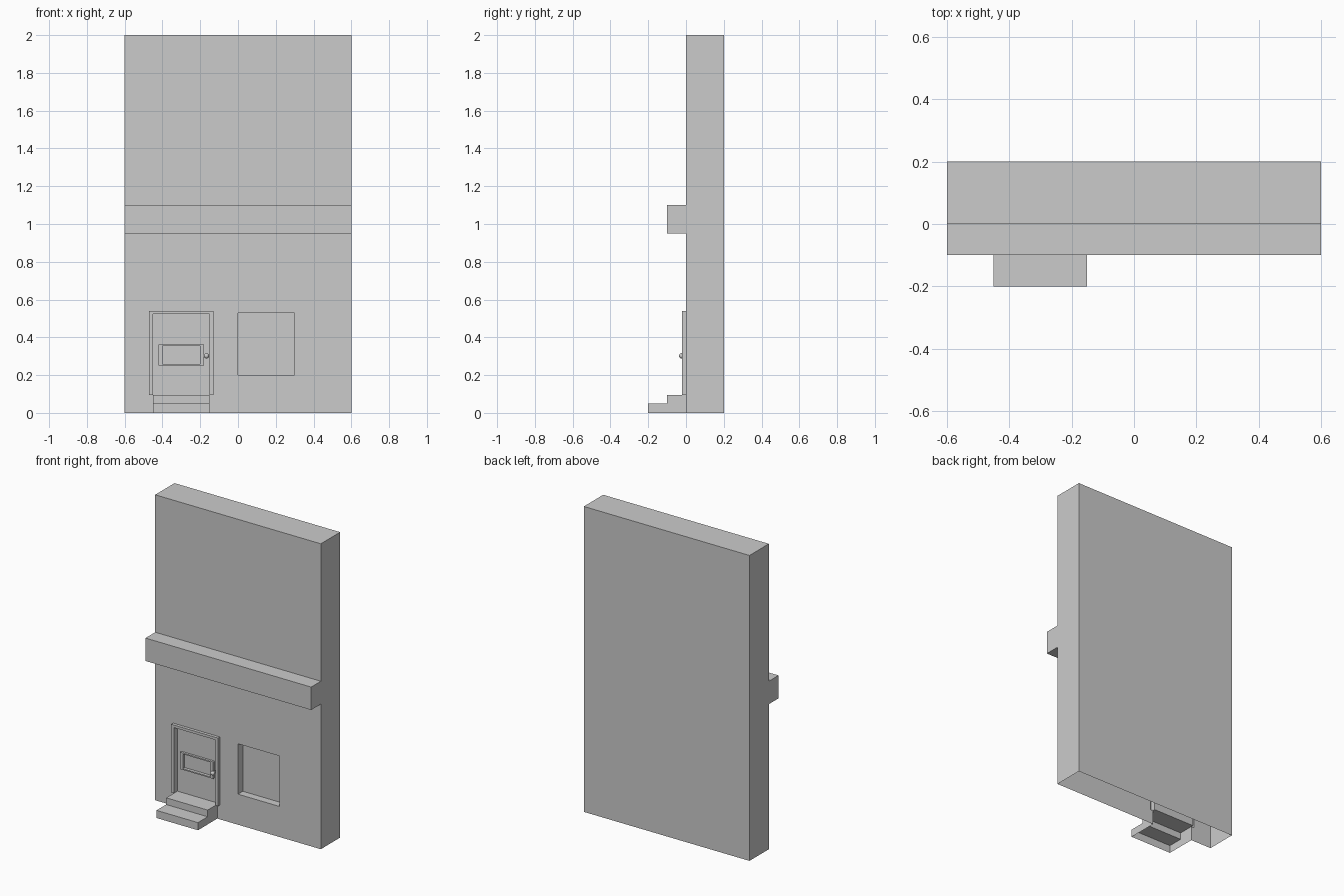
import bpy, bmesh

if "Cube" in bpy.data.objects:
    bpy.data.objects.remove(bpy.data.objects["Cube"])


def finish(name, bm):
    me = bpy.data.meshes.new(name)
    bm.to_mesh(me)
    bm.free()
    ob = bpy.data.objects.new(name, me)
    bpy.context.collection.objects.link(ob)
    return ob


def box(bm, rect, y0, y1, sides, inward=False):
    """Chosen sides of a box: Left Right Top Down Front bacK; rect = x0, x1, z0, z1."""
    x0, x1, z0, z1 = rect
    v = [bm.verts.new((x, y, z)) for x in (x0, x1) for y in (y0, y1) for z in (z0, z1)]
    quads = {"L": (0, 1, 3, 2), "R": (4, 6, 7, 5), "D": (0, 2, 6, 4),
             "T": (1, 5, 7, 3), "F": (0, 4, 5, 1), "K": (2, 3, 7, 6)}
    for s in sides:
        q = quads[s][::-1] if inward else quads[s]
        bm.faces.new([v[i] for i in q])
    bmesh.ops.delete(bm, geom=[p for p in v if not p.link_faces], context="VERTS")


def plate(bm, rect, y, holes):
    """Front-facing flat panel with rectangular openings."""
    xs = sorted({x for r in [rect] + holes for x in r[:2]})
    zs = sorted({z for r in [rect] + holes for z in r[2:]})
    grid = [[bm.verts.new((x, y, z)) for z in zs] for x in xs]
    made = []
    for i in range(len(xs) - 1):
        for j in range(len(zs) - 1):
            cx, cz = (xs[i] + xs[i + 1]) / 2, (zs[j] + zs[j + 1]) / 2
            if not any(a < cx < b and c < cz < d for a, b, c, d in holes):
                made.append(bm.faces.new((grid[i][j], grid[i + 1][j],
                                          grid[i + 1][j + 1], grid[i][j + 1])))
    loose = [p for col in grid for p in col if not p.link_faces]
    bmesh.ops.delete(bm, geom=loose, context="VERTS")


STEP_TOP = 0.094
WALL = (-0.6, 0.6, 0, 2)
LEDGE = (-0.6, 0.6, 0.95, 1.1)
WINDOW = (0, 0.3, 0.2, 0.53)
FRAME = (-0.47, -0.13, STEP_TOP, 0.54)
DOOR = (-0.45, -0.15, STEP_TOP, 0.523)
STEP = (-0.45, -0.15, 0, STEP_TOP)
LOW_STEP = (-0.45, -0.15, 0, 0.05)
PANE_FRAME = (-0.42, -0.18, 0.252, 0.363)
PANE = (-0.4, -0.2, 0.26, 0.355)
DOOR_Y = 0.015

# Hollow wall, open underneath, with openings in the front
bm = bmesh.new()
box(bm, WALL, 0, 0.2, "LRTK")
plate(bm, WALL, 0, [LEDGE, WINDOW, FRAME, STEP])
finish("wall", bm)

# Ledge across the front
bm = bmesh.new()
box(bm, LEDGE, -0.1, 0, "LRTDF")
finish("ledge", bm)

# Window niche
bm = bmesh.new()
box(bm, WINDOW, 0, 0.05, "LRTDK", inward=True)
finish("window_recess", bm)

# Two steps, hollow underneath; the upper tread runs in to the door
bm = bmesh.new()
box(bm, LOW_STEP, -0.2, -0.1, "LRTF")
box(bm, STEP, -0.1, 0, "LR")
box(bm, STEP, -0.1, DOOR_Y, "T")
box(bm, (-0.45, -0.15, 0.05, STEP_TOP), -0.1, 0, "F")
finish("steps", bm)

# Door frame with reveal
bm = bmesh.new()
plate(bm, FRAME, -0.02, [DOOR])
box(bm, FRAME, -0.02, 0, "LRT")
box(bm, DOOR, -0.02, DOOR_Y, "LRT", inward=True)
for a, b in ((FRAME[0], DOOR[0]), (DOOR[1], FRAME[1])):
    box(bm, (a, b, STEP_TOP, 0.54), -0.02, 0, "D")
finish("door_frame", bm)

# Door leaf
bm = bmesh.new()
plate(bm, DOOR, DOOR_Y, [PANE_FRAME])
finish("door", bm)

# Small framed pane in the door
bm = bmesh.new()
plate(bm, PANE_FRAME, 0.0, [PANE])
box(bm, PANE_FRAME, 0.0, DOOR_Y, "LRTD")
box(bm, PANE, 0.0, DOOR_Y + 0.005, "LRTDK", inward=True)
finish("door_pane", bm)

# Door knob: ball on a short stem
bpy.ops.mesh.primitive_uv_sphere_add(segments=16, ring_count=8, radius=0.014,
                                     location=(-0.167, -0.023, 0.302))
bpy.context.object.name = "door_knob"
bpy.ops.object.shade_smooth_by_angle()
bpy.ops.mesh.primitive_cylinder_add(vertices=12, radius=0.006, depth=0.035,
                                    location=(-0.167, -0.0025, 0.302),
                                    rotation=(1.5708, 0, 0))
bpy.context.object.name = "knob_stem"
bpy.ops.object.shade_smooth_by_angle()
